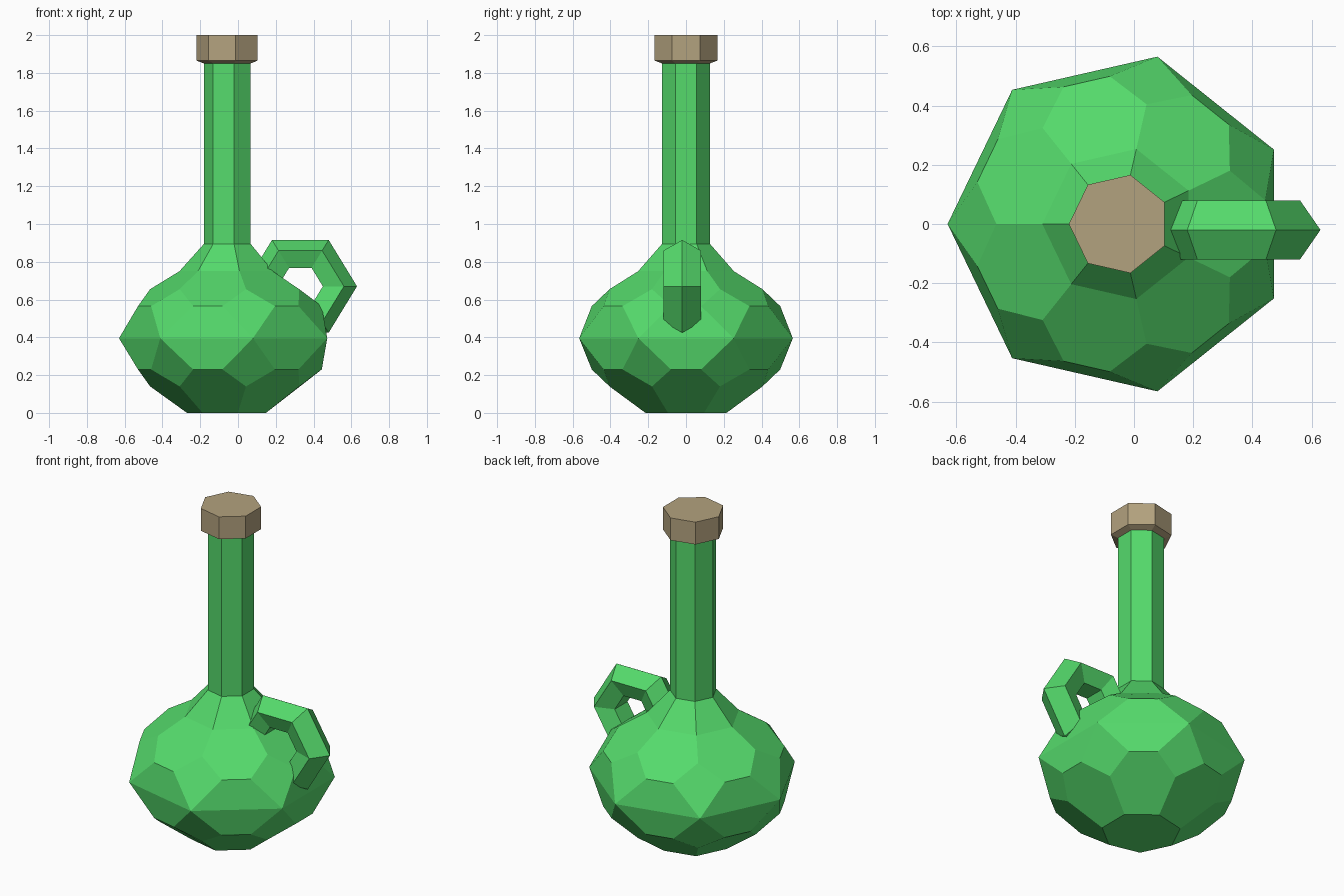
import bpy, bmesh, math

SIDES = 7
AXIS_X = -0.05
STEP = 2 * math.pi / SIDES

if "Cube" in bpy.data.objects:
    bpy.data.objects.remove(bpy.data.objects["Cube"], do_unlink=True)


def material(name, rgb):
    m = bpy.data.materials.new(name)
    m.use_nodes = True
    color = (*rgb, 1)
    m.diffuse_color = color
    node = next(n for n in m.node_tree.nodes if n.type == "BSDF_PRINCIPLED")
    node.inputs["Base Color"].default_value = color
    return m


def ring(bm, radius, z, twist=0.0):
    """Seven vertices around the bottle axis, the first towards -x."""
    angles = [math.pi + STEP * k + math.radians(twist) for k in range(SIDES)]
    return [bm.verts.new((radius * math.cos(a), radius * math.sin(a), z)) for a in angles]


def bridge(bm, low, high):
    for k in range(SIDES):
        n = (k + 1) % SIDES
        bm.faces.new((low[k], low[n], high[n], high[k]))


def finish(bm, name, mat):
    bmesh.ops.recalc_face_normals(bm, faces=bm.faces[:])
    mesh = bpy.data.meshes.new(name)
    bm.to_mesh(mesh)
    bm.free()
    mesh.materials.append(mat)
    obj = bpy.data.objects.new(name, mesh)
    obj.location.x = AXIS_X
    bpy.context.collection.objects.link(obj)
    return obj


def half_body(bm, equator, cap_r, cap_z, mid_z, rim_z):
    """Faceted half: hexagons, kites and trapezoids between equator and end ring."""
    end = ring(bm, cap_r, cap_z)
    mid = ring(bm, 0.415, mid_z)
    before, after = (ring(bm, 0.5, rim_z, t) for t in (-16.5, 16.5))
    for k in range(SIDES):
        n = (k + 1) % SIDES
        bm.faces.new((end[k], mid[k], after[k], before[n], mid[n], end[n]))
        bm.faces.new((mid[k], before[k], equator[k], after[k]))
        bm.faces.new((after[k], equator[k], equator[n], before[n]))
    return end


glass = material("green glass", (0.09, 0.70, 0.148))
cork = material("tan cork", (0.45, 0.36, 0.21))

# Faceted bulb with shoulder and neck
bm = bmesh.new()
equator = ring(bm, 0.58, 0.395)
base = half_body(bm, equator, 0.22, 0.0, 0.14, 0.23)
bm.faces.new(base)
shoulder = half_body(bm, equator, 0.26, 0.75, 0.655, 0.565)
neck_base = ring(bm, 0.13, 0.895)
neck_top = ring(bm, 0.13, 1.86)
bridge(bm, shoulder, neck_base)
bridge(bm, neck_base, neck_top)
bm.faces.new(neck_top)
finish(bm, "bottle_body", glass)

# Stopper with a tapered underside
bm = bmesh.new()
under = ring(bm, 0.13, 1.85)
lower = ring(bm, 0.17, 1.865)
upper = ring(bm, 0.17, 2.0)
bm.faces.new(under)
bridge(bm, under, lower)
bridge(bm, lower, upper)
bm.faces.new(upper)
finish(bm, "stopper", cork)

# Six-sided loop handle, partly sunk into the bulb
bpy.ops.mesh.primitive_torus_add(
    major_segments=6, minor_segments=5, major_radius=0.2, minor_radius=0.1,
    location=(0.33, -0.02, 0.67), rotation=(math.pi / 2, 0, 0))
handle = bpy.context.object
handle.name = "handle"
handle.scale = (1, 0.945, 1.05)
handle.data.materials.append(glass)
